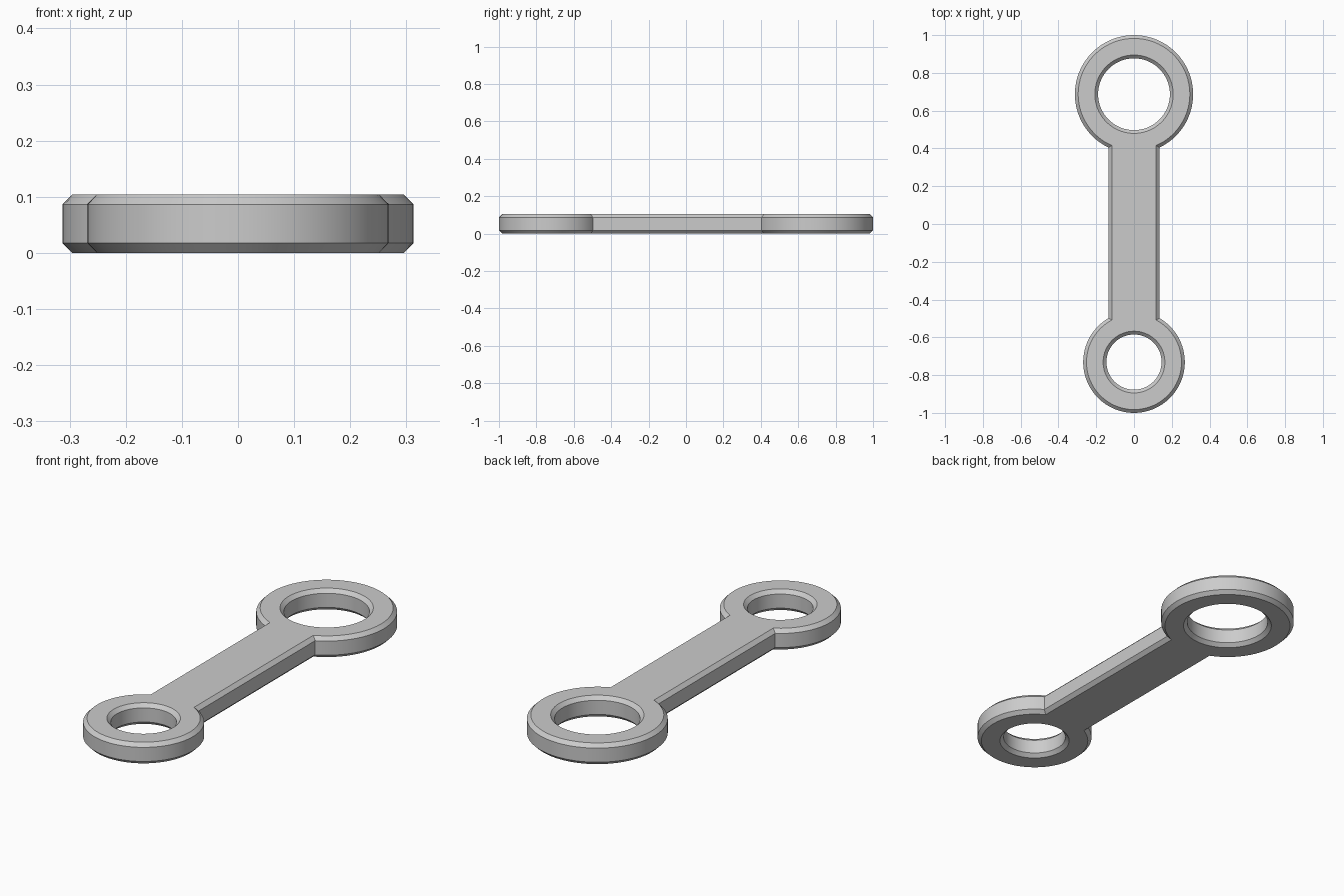
import bpy
import bmesh
from math import sin, cos, asin, pi, radians

cube = bpy.data.objects.get("Cube")
if cube:
    bpy.data.objects.remove(cube, do_unlink=True)

HEIGHT, CHAMFER = 0.104, 0.0175
BAR = 0.135                      # half width of the bar
BIG_Y, BIG_R, BIG_HOLE = 0.687, 0.313, 0.19
SMALL_Y, SMALL_R, SMALL_HOLE = -0.731, 0.269, 0.146
SEGMENTS = 72


def arc(cy, r, start, end, count):
    """Points on a circle round (0, cy), angles measured from +x."""
    return [(r * cos(start + (end - start) * i / count),
             cy + r * sin(start + (end - start) * i / count))
            for i in range(count + 1)]


def outline(inset):
    """Two eyes joined by a bar, shrunk by the inset."""
    big, small, half = BIG_R - inset, SMALL_R - inset, BAR - inset
    a, b = asin(half / big), asin(half / small)
    return (arc(BIG_Y, big, -pi / 2 + a, 1.5 * pi - a, SEGMENTS)
            + arc(SMALL_Y, small, pi / 2 + b, 2.5 * pi - b, SEGMENTS))


def hole(cy, r):
    """Outline function of a hole, which widens with the inset."""
    return lambda inset: arc(cy, r + inset, 0, 2 * pi, SEGMENTS)[:-1]


# Wall levels: height and chamfer inset
levels = [(0, CHAMFER), (CHAMFER, 0), (HEIGHT - CHAMFER, 0), (HEIGHT, CHAMFER)]
bm = bmesh.new()
rims = {0: [], len(levels) - 1: []}
for shape in (outline, hole(BIG_Y, BIG_HOLE), hole(SMALL_Y, SMALL_HOLE)):
    loops = [[bm.verts.new((x, y, z)) for x, y in shape(inset)]
             for z, inset in levels]
    for low, high in zip(loops, loops[1:]):
        for i in range(len(low)):
            bm.faces.new((low[i - 1], low[i], high[i], high[i - 1]))
    for level, rim in rims.items():
        ring = loops[level]
        rim += [bm.edges.get((ring[i - 1], ring[i])) for i in range(len(ring))]

# Flat top and bottom with both holes left open
for rim in rims.values():
    bmesh.ops.triangle_fill(bm, edges=rim, use_beauty=True)
bmesh.ops.recalc_face_normals(bm, faces=bm.faces)

mesh = bpy.data.meshes.new("connecting_link")
bm.to_mesh(mesh)
bm.free()
link = bpy.data.objects.new("connecting_link", mesh)
bpy.context.collection.objects.link(link)

# Single grey metal
grey = bpy.data.materials.new("plain_grey")
grey.use_nodes = True
grey.diffuse_color = (0.6, 0.6, 0.6, 1)
grey.node_tree.nodes["Principled BSDF"].inputs["Base Color"].default_value = (0.6, 0.6, 0.6, 1)
mesh.materials.append(grey)

bpy.ops.object.select_all(action='DESELECT')
link.select_set(True)
bpy.context.view_layer.objects.active = link
bpy.ops.object.shade_smooth_by_angle(angle=radians(30))
